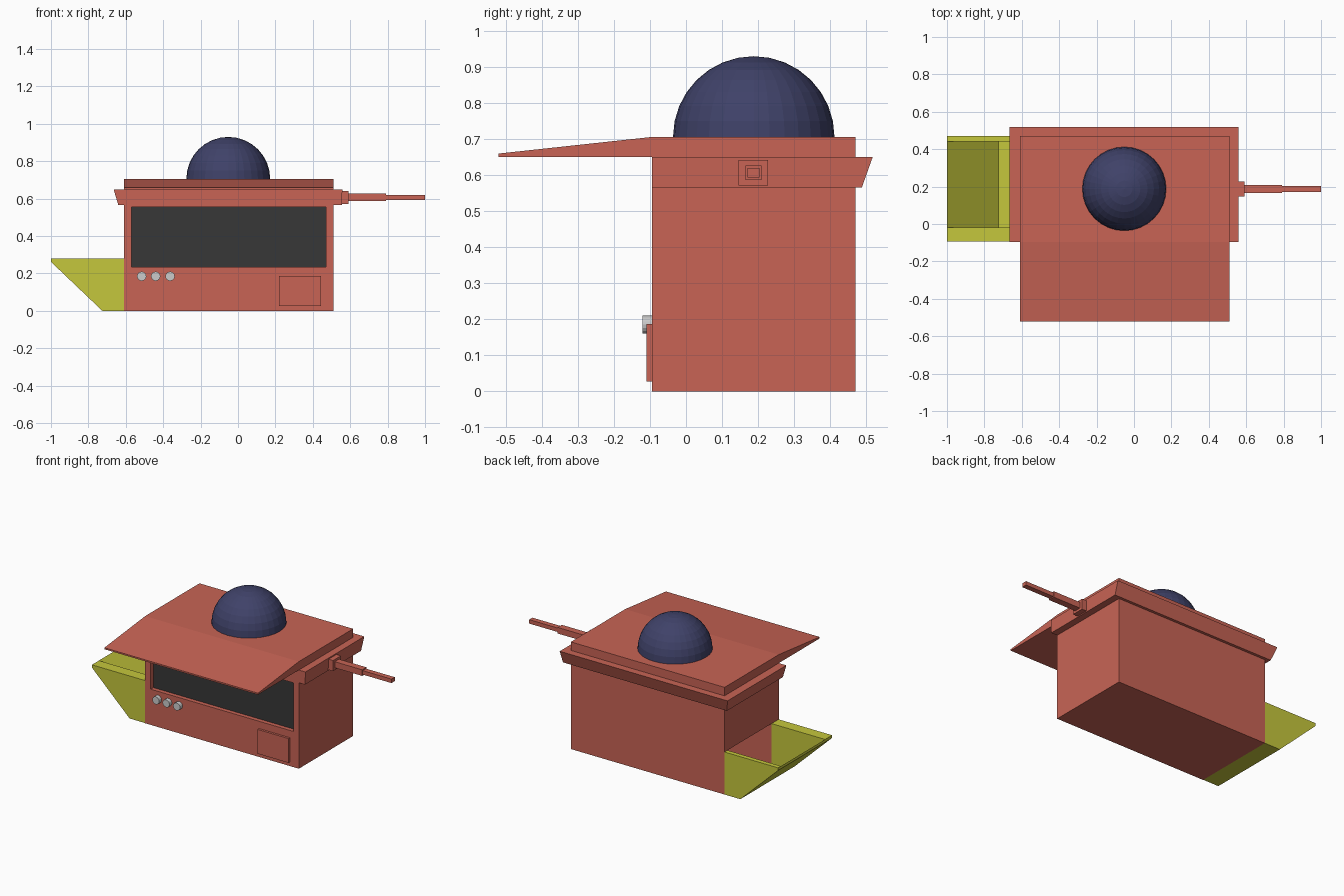
import bpy, bmesh, math
from mathutils import Matrix

if "Cube" in bpy.data.objects:
    bpy.data.objects.remove(bpy.data.objects["Cube"])


def material(name, color):
    m = bpy.data.materials.new(name)
    m.diffuse_color = (*color, 1)
    m.use_nodes = True
    m.node_tree.nodes["Principled BSDF"].inputs["Base Color"].default_value = m.diffuse_color
    return m


RED = material("red_paint", (0.58, 0.127, 0.091))
YELLOW = material("yellow_paint", (0.56, 0.57, 0.045))
NAVY = material("navy_paint", (0.05, 0.054, 0.14))
DARK = material("dark_glass", (0.038, 0.038, 0.038))


def finish(name, bm, mat=None):
    bmesh.ops.recalc_face_normals(bm, faces=bm.faces)
    me = bpy.data.meshes.new(name)
    bm.to_mesh(me)
    bm.free()
    ob = bpy.data.objects.new(name, me)
    bpy.context.collection.objects.link(ob)
    if mat:
        me.materials.append(mat)
    return ob


def loft(name, rings, mat=None):
    """Solid between two matching rings of points."""
    bm = bmesh.new()
    a, b = [[bm.verts.new(p) for p in r] for r in rings]
    bm.faces.new(a)
    bm.faces.new(b)
    for i in range(len(a)):
        j = (i + 1) % len(a)
        bm.faces.new((a[i], a[j], b[j], b[i]))
    return finish(name, bm, mat)


def rect(x0, x1, y0, y1, z):
    return [(x0, y0, z), (x1, y0, z), (x1, y1, z), (x0, y1, z)]


def box(name, x, y, z, mat=None):
    return loft(name, [rect(*x, *y, h) for h in z], mat)


def cut(target, cutter):
    mod = target.modifiers.new("cut", 'BOOLEAN')
    mod.operation = 'DIFFERENCE'
    mod.solver = 'EXACT'
    mod.object = cutter
    cutter.hide_render = True
    cutter.hide_viewport = True


# Body with window recess and a cavity opening into the chute
body = box("body", (-0.61, 0.51), (-0.095, 0.47), (0, 0.566), RED)
cut(body, box("window_cutter", (-0.57, 0.47), (-0.2, -0.065), (0.235, 0.555), RED))
cut(body, box("cavity_cutter", (-0.7, 0.45), (-0.02, 0.44), (0.018, 0.28), RED))
box("window_pane", (-0.57, 0.47), (-0.067, -0.063), (0.235, 0.555), DARK)

# Flared rim and sloping roof with front awning
loft("rim", [rect(-0.64, 0.555, -0.095, 0.488, 0.566),
             rect(-0.665, 0.558, -0.095, 0.518, 0.65)], RED)
roof = [(-0.52, 0.65), (0.47, 0.65), (0.47, 0.706), (-0.095, 0.706), (-0.52, 0.66)]
loft("roof", [[(x, y, z) for y, z in roof] for x in (-0.61, 0.51)], RED)

# Roof dome
bm = bmesh.new()
bmesh.ops.create_uvsphere(bm, u_segments=32, v_segments=16, radius=0.224,
                          matrix=Matrix.Translation((-0.052, 0.188, 0.706)))
bmesh.ops.delete(bm, geom=[v for v in bm.verts if v.co.z < 0.70], context='VERTS')
finish("dome", bm, NAVY)

# Side chute: two cheeks and a thin sloping floor
cheek = [(-1, 0.28), (-0.61, 0.28), (-0.61, 0), (-0.725, 0), (-1, 0.262)]
floor = [(-1, 0.28), (-0.725, 0.018), (-0.61, 0.018), (-0.61, 0), (-0.725, 0), (-1, 0.262)]
for name, prof, ys in (("chute_front_cheek", cheek, (-0.093, -0.02)),
                       ("chute_back_cheek", cheek, (0.44, 0.47)),
                       ("chute_floor", floor, (-0.02, 0.44))):
    loft(name, [[(x, y, z) for x, z in prof] for y in ys], YELLOW)

# Stepped side arm
for name, x, hy, hz in (("arm_mount", (0.54, 0.59), 0.041, 0.035),
                        ("arm_inner", (0.59, 0.79), 0.022, 0.02),
                        ("arm_outer", (0.79, 1.0), 0.017, 0.013)):
    box(name, x, (0.187 - hy, 0.187 + hy), (0.607 - hz, 0.607 + hz), RED)

# Front hatch and control knobs
box("hatch", (0.22, 0.445), (-0.11, -0.094), (0.027, 0.187), RED)
for i, x in enumerate((-0.515, -0.44, -0.363)):
    bm = bmesh.new()
    bmesh.ops.create_cone(bm, cap_ends=True, segments=16, radius1=0.025, radius2=0.025,
                          depth=0.027, matrix=Matrix.Translation((x, -0.1075, 0.185))
                          @ Matrix.Rotation(math.pi / 2, 4, 'X'))
    finish(f"knob_{i + 1}", bm)
